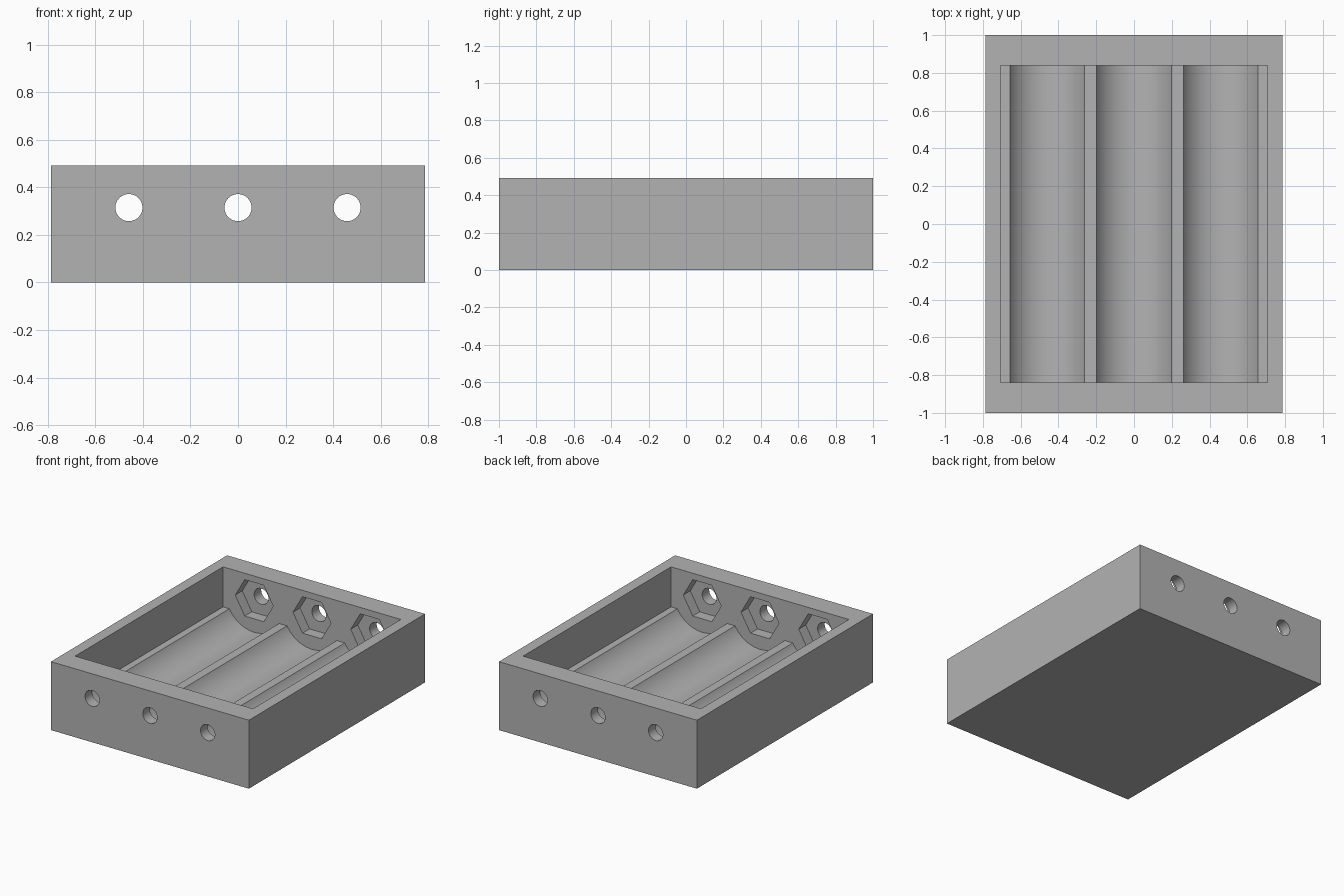
import bpy
import math

old = bpy.data.objects.get("Cube")
if old:
    bpy.data.objects.remove(old)

WIDTH, LENGTH, HEIGHT = 1.574, 2.0, 0.492
CAVITY_X, CAVITY_Y = 1.414, 1.68
LEDGE_Z, AXIS_Z = 0.204, 0.315
SPACING = 0.459
POCKET_DEPTH = 0.08

grey = bpy.data.materials.new("plain grey")
grey.use_nodes = True
colour = (0.45, 0.45, 0.45, 1)
grey.diffuse_color = colour
grey.node_tree.nodes["Principled BSDF"].inputs["Base Color"].default_value = colour


def box(name, size, z):
    bpy.ops.mesh.primitive_cube_add(size=1, location=(0, 0, z))
    obj = bpy.context.object
    obj.name = name
    obj.scale = size
    bpy.ops.object.transform_apply(location=True, rotation=True, scale=True)
    obj.data.materials.append(grey)
    return obj


def rod(name, x, radius, length, sides, turn=0):
    """Prism lying along y at the height of the bores."""
    bpy.ops.mesh.primitive_cylinder_add(vertices=sides, radius=radius, depth=length)
    obj = bpy.context.object
    obj.name = name
    obj.rotation_euler = (0, 0, turn)
    bpy.ops.object.transform_apply(location=False, rotation=True, scale=False)
    obj.rotation_euler = (math.pi / 2, 0, 0)
    obj.location = (x, 0, AXIS_Z)
    bpy.ops.object.transform_apply(location=True, rotation=True, scale=True)
    obj.data.materials.append(grey)
    return obj


# Solid tray block
tray = box("tray", (WIDTH, LENGTH, HEIGHT), HEIGHT / 2)

# Open rectangular cavity down to the ledges
cutters = [box("cavity_cutter", (CAVITY_X, CAVITY_Y, 1), LEDGE_Z + 0.5)]

# Three round troughs, hexagonal nut pockets in both end walls, and screw holes
for x in (-SPACING, 0, SPACING):
    cutters.append(rod("trough_cutter", x, 0.227, CAVITY_Y, 96))
    cutters.append(rod("nut_pocket_cutter", x, 0.151, CAVITY_Y + 2 * POCKET_DEPTH, 6, math.pi / 6))
    cutters.append(rod("screw_hole_cutter", x, 0.057, LENGTH + 0.2, 48))

for cutter in cutters:
    cutter.hide_render = True
    cut = tray.modifiers.new(cutter.name, "BOOLEAN")
    cut.operation = "DIFFERENCE"
    cut.solver = "EXACT"
    cut.object = cutter

# Bake the cuts and drop the helpers
bpy.ops.object.select_all(action="DESELECT")
tray.select_set(True)
bpy.context.view_layer.objects.active = tray
for name in [m.name for m in tray.modifiers]:
    bpy.ops.object.modifier_apply(modifier=name)
for cutter in cutters:
    bpy.data.objects.remove(cutter)

bpy.ops.object.shade_smooth_by_angle(angle=math.radians(25))
